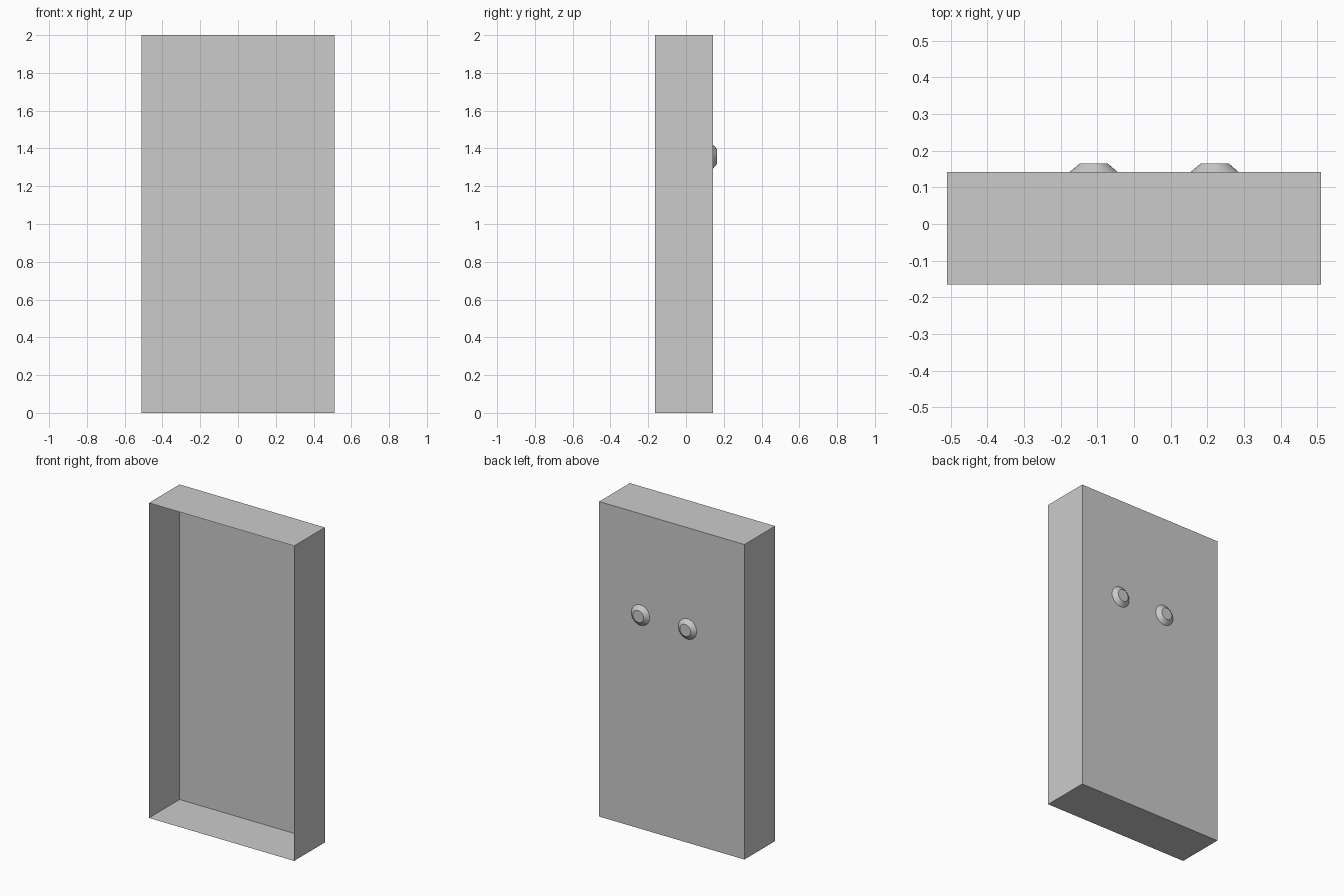
import bpy, bmesh
from math import radians
from mathutils import Matrix

if "Cube" in bpy.data.objects:
    bpy.data.objects.remove(bpy.data.objects["Cube"])

HALF_W, HEIGHT = 0.51, 2.0
FRONT, BACK, KNOB_END = -0.165, 0.142, 0.165


def add_object(name, bm):
    mesh = bpy.data.meshes.new(name)
    bm.to_mesh(mesh)
    bm.free()
    obj = bpy.data.objects.new(name, mesh)
    bpy.context.collection.objects.link(obj)
    return obj


# Thin-walled tray, open at the front
bm = bmesh.new()
depth = BACK - FRONT
bmesh.ops.create_cube(bm, size=1, matrix=(
    Matrix.Translation((0, (FRONT + BACK) / 2, HEIGHT / 2))
    @ Matrix.Diagonal((2 * HALF_W, depth, HEIGHT, 1))))
bm.normal_update()
front = [f for f in bm.faces if f.normal.y < -0.9]
bmesh.ops.delete(bm, geom=front, context='FACES_ONLY')
add_object("open_tray", bm)


# Tapered round knob on the back panel
def add_knob(name, x, z):
    bm = bmesh.new()
    bmesh.ops.create_cone(
        bm, cap_ends=True, segments=32, radius1=0.065, radius2=0.038,
        depth=KNOB_END - BACK,
        matrix=Matrix.Translation((x, (BACK + KNOB_END) / 2, z))
        @ Matrix.Rotation(radians(-90), 4, 'X'))
    obj = add_object(name, bm)
    bpy.ops.object.select_all(action='DESELECT')
    obj.select_set(True)
    bpy.context.view_layer.objects.active = obj
    bpy.ops.object.shade_smooth_by_angle(angle=radians(30))


for name, x in (("knob_left", -0.11), ("knob_right", 0.22)):
    add_knob(name, x, 1.357)
